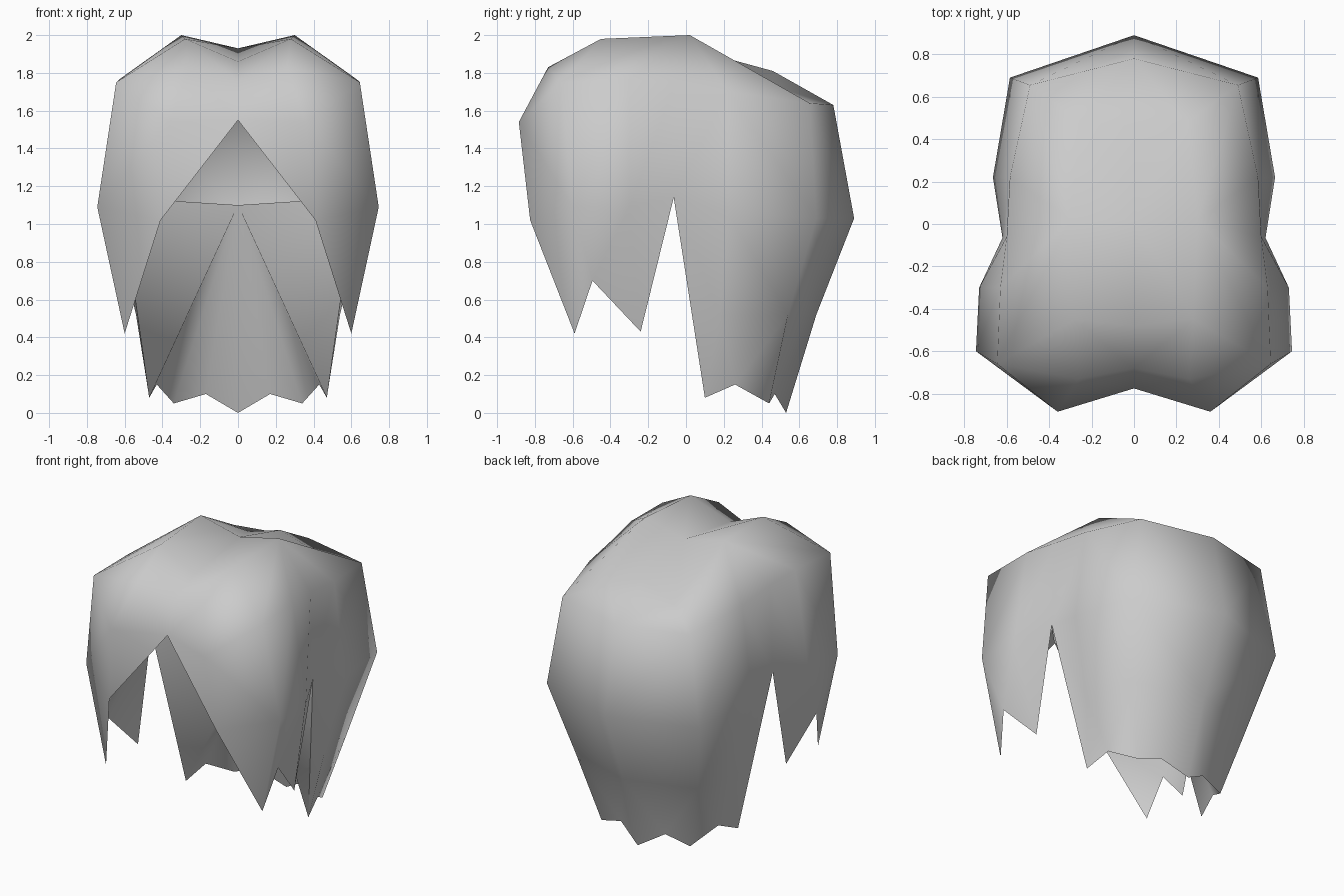
import bpy, bmesh
from mathutils import Vector

if "Cube" in bpy.data.objects:
    bpy.data.objects.remove(bpy.data.objects["Cube"], do_unlink=True)

grey = bpy.data.materials.new("light grey")
grey.use_nodes = True
grey.diffuse_color = (0.6, 0.6, 0.6, 1)
grey.node_tree.nodes["Principled BSDF"].inputs["Base Color"].default_value = (0.6, 0.6, 0.6, 1)


def build(name, polys, reference):
    """Make a smooth half mesh from polygons, orient it and mirror it over x."""
    bm = bmesh.new()
    verts = {}
    for poly in polys:
        pts = list(dict.fromkeys(poly))
        if len(pts) > 2:
            for p in pts:
                if p not in verts:
                    verts[p] = bm.verts.new(p)
            bm.faces.new([verts[p] for p in pts])
    bmesh.ops.recalc_face_normals(bm, faces=bm.faces[:])
    if sum(f.normal.dot(reference(f)) * f.calc_area() for f in bm.faces) < 0:
        bmesh.ops.reverse_faces(bm, faces=bm.faces[:])
    for f in bm.faces:
        f.smooth = True
    mesh = bpy.data.meshes.new(name)
    bm.to_mesh(mesh)
    bm.free()
    mesh.materials.append(grey)
    obj = bpy.data.objects.new(name, mesh)
    bpy.context.collection.objects.link(obj)
    mirror = obj.modifiers.new("mirror", "MIRROR")
    mirror.use_clip = True


def strip(a, b, notch, flip):
    """Join two neighbouring locks; a notch splits the hem between their tips."""
    n = min(len(a), len(b))
    rows = n - 1 if notch is None else n - 2
    out = []
    for i in range(rows):
        if flip:
            out += [(a[i], a[i + 1], b[i + 1]), (a[i], b[i + 1], b[i])]
        else:
            out += [(a[i], a[i + 1], b[i]), (a[i + 1], b[i + 1], b[i])]
    if notch:
        out += [(a[-2], a[-1], notch), (a[-2], notch, b[-2]), (b[-2], notch, b[-1])]
    out += [(a[i], a[i + 1], b[-1]) for i in range(n - 1, len(a) - 1)]
    out += [(a[-1], b[i], b[i + 1]) for i in range(n - 1, len(b) - 1)]
    return out


# Crown points
part_front = (0, -0.48, 1.86)
peak_front = (0.28, -0.45, 1.98)
peak_back = (0.30, 0.02, 2.0)
valley = (0, 0.02, 1.93)
ridge = (0.25, 0.48, 1.725)
back_crown = (0, 0.46, 1.81)

# Locks from crown to tip, running from front centre to back centre
locks = [
    [part_front, (0, -0.68, 1.76), (0, -0.775, 1.55)],
    [peak_front, (0.26, -0.73, 1.83), (0.36, -0.885, 1.54), (0.41, -0.825, 1.02)],
    [peak_front, (0.645, -0.66, 1.75), (0.745, -0.6, 1.09), (0.6, -0.59, 0.42)],
    [peak_back, (0.63, -0.3, 1.765), (0.73, -0.3, 1.09), (0.6, -0.24, 0.43)],
    [peak_back, (0.6, -0.06, 1.74), (0.62, -0.065, 1.14)],
    [peak_back, (0.585, 0.22, 1.7), (0.665, 0.22, 1.06), (0.54, 0.18, 0.52), (0.47, 0.1, 0.08)],
    [ridge, (0.49, 0.655, 1.64), (0.585, 0.69, 1.03), (0.47, 0.54, 0.52), (0.34, 0.44, 0.05)],
    [back_crown, (0, 0.78, 1.63), (0, 0.89, 1.03), (0, 0.69, 0.52), (0, 0.53, 0.0)],
]
notches = {2: (0.655, -0.495, 0.7), 5: (0.43, 0.26, 0.15), 6: (0.17, 0.47, 0.1)}

# Outer hair
outer = [(part_front, peak_front, valley), (valley, peak_front, peak_back),
         (valley, peak_back, ridge), (valley, ridge, back_crown)]
for i in range(7):
    outer += strip(locks[i], locks[i + 1], notches.get(i), i >= 5)
build("hair_shell", outer, lambda f: f.calc_center_median() - Vector((0, 0, 1.1)))

# Nape lining: a fan from one inner point to the back hem
centre = (0, 0.2, 1.10)
tips = [lock[-1] for lock in locks]
side = tips[4]
hem = [side, tips[5], notches[5], tips[6], notches[6], tips[7]]
lining = [(centre, p, q) for p, q in zip(hem, hem[1:])]
build("nape_lining", lining, lambda f: Vector((0, -1, -0.5)))

# Fringe lining: the inner side of the front locks
fringe = [(tips[0], tips[1], side), (tips[1], tips[2], notches[2]),
          (tips[1], notches[2], side), (notches[2], tips[3], side)]
build("fringe_lining", fringe, lambda f: Vector((-1, 0, -0.5)))
